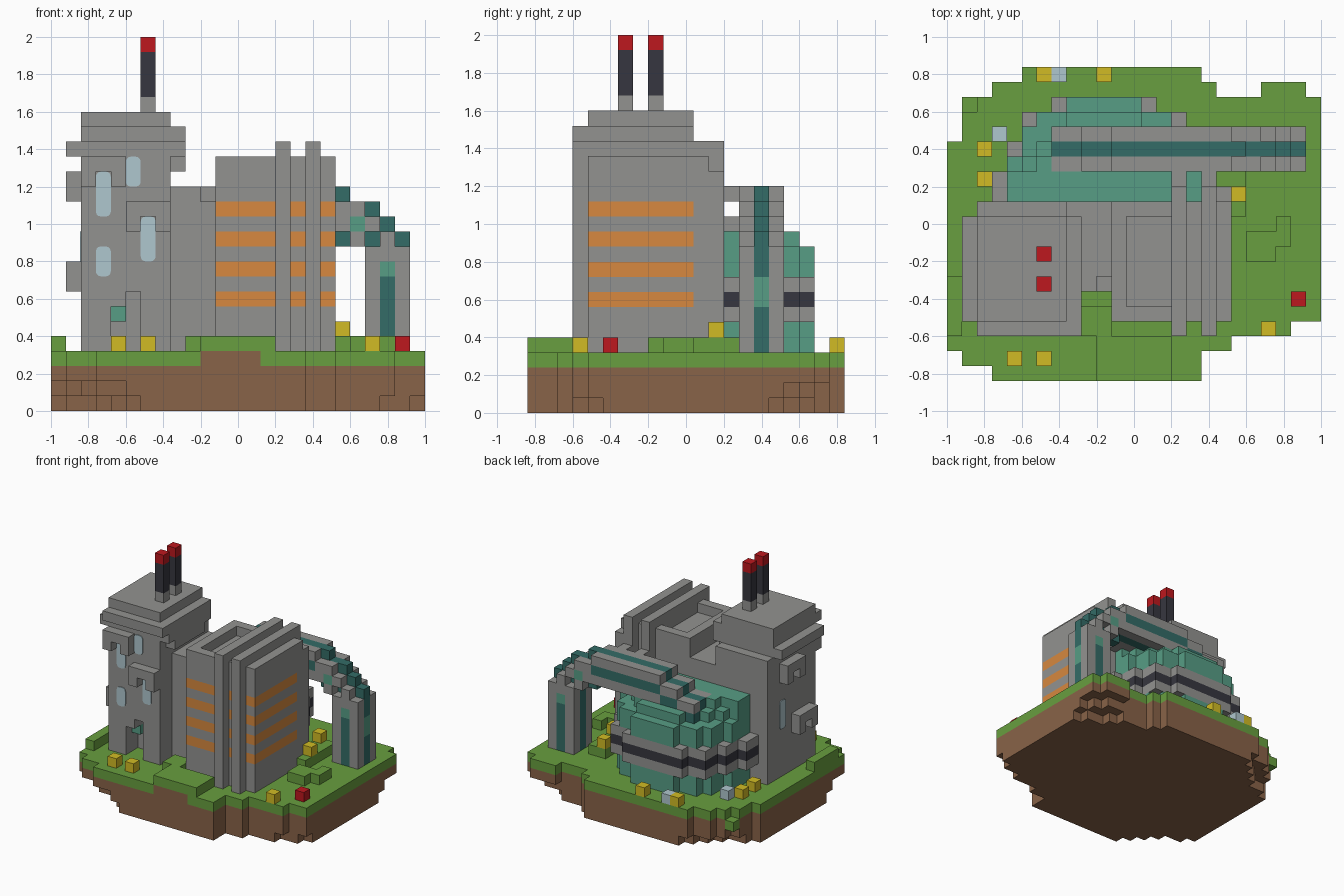
import bpy
import bmesh
from mathutils import Vector

if "Cube" in bpy.data.objects:
    bpy.data.objects.remove(bpy.data.objects["Cube"], do_unlink=True)

UNIT = 0.08
ORIGIN = Vector((-1.0, -0.84, 0.0))
COLOURS = {
    "grey": (0.29, 0.29, 0.28), "grass": (0.14, 0.345, 0.05),
    "soil": (0.25, 0.125, 0.065), "teal": (0.095, 0.34, 0.235),
    "dark_teal": (0.033, 0.15, 0.135), "orange": (0.68, 0.25, 0.05),
    "pale_blue": (0.43, 0.57, 0.62), "charcoal": (0.037, 0.037, 0.05),
    "red": (0.51, 0.009, 0.013), "yellow": (0.64, 0.5, 0.018),
}
materials = {}
for label, rgb in COLOURS.items():
    mat = bpy.data.materials.new(label)
    mat.use_nodes = True
    mat.diffuse_color = (*rgb, 1)
    mat.node_tree.nodes["Principled BSDF"].inputs["Base Color"].default_value = (*rgb, 1)
    materials[label] = mat
COLOUR_NAMES = list(COLOURS)

blocks = {}  # grid cell -> (part name, colour)


def put(part, colour, i, j, k):
    blocks[i, j, k] = (part, colour)


def fill(part, colour, xs, ys, zs):
    """Fill a cuboid of cells; each range is (start, end), end excluded."""
    for i in range(*xs):
        for j in range(*ys):
            for k in range(*zs):
                put(part, colour, i, j, k)


def carve(xs, ys, zs):
    for i in range(*xs):
        for j in range(*ys):
            for k in range(*zs):
                blocks.pop((i, j, k), None)


# Island: rows from front to back, with chipped lower corners
rows = [(3, 17), (1, 17), (0, 19), (0, 23)] + [(0, 25)] * 12
rows += [(1, 25)] * 3 + [(3, 18), (5, 17)]
for j, (start, end) in enumerate(rows):
    for i in range(start, end):
        corner = abs(i - 12) / 12.5 + abs(j - 10) / 10.5
        put("grass_layer", "grass", i, j, 3)
        for k, limit in enumerate((1.46, 1.58, 3)):
            if corner < limit:
                put("soil_base", "soil", i, j, k)
fill("grass_layer", "grass", (21, 24), (19, 20), (3, 4))
fill("soil_base", "soil", (21, 24), (19, 20), (2, 3))
carve((1, 2), (18, 19), (3, 4))
put("grass_layer", "grass", 1, 18, 2)

# Raised turf
fill("soil_base", "soil", (10, 14), (0, 3), (3, 4))
for xs, ys in [((10, 15), (0, 3)), ((9, 11), (3, 5)), ((0, 1), (3, 7)),
               ((18, 20), (11, 16)), ((20, 22), (8, 10)), ((22, 23), (9, 11))]:
    fill("turf_mound", "grass", xs, ys, (4, 5))

# Storage tank: rounded tiers with a protruding band
tiers = ["teal"] * 2 + ["grey", "charcoal", "grey"] + ["teal"] * 4
radii = [6.45] * 2 + [7.1] * 3 + [6.45] * 2 + [5.5, 4.6]
for k, (colour, radius) in enumerate(zip(tiers, radii), start=4):
    for i in range(3, 18):
        for j in range(12, 19):
            if (i - 10) ** 2 + (j - 12) ** 2 <= radius ** 2:
                put("storage_tank", colour, i, j, k)
fill("storage_tank", "teal", (4, 9), (12, 14), (11, 13))
fill("storage_tank", "teal", (16, 17), (12, 14), (9, 12))

# Tower with layered roof and doorway
fill("tower", "grey", (2, 8), (4, 12), (4, 17))
fill("tower", "grey", (2, 8), (4, 11), (17, 18))
fill("tower_roof", "grey", (1, 9), (4, 11), (17, 18))
fill("tower_roof", "grey", (2, 9), (3, 11), (18, 19))
fill("tower_roof", "grey", (2, 8), (4, 11), (19, 20))
fill("tower_roof", "grey", (8, 9), (5, 10), (16, 17))
carve((4, 6), (4, 6), (4, 7))
carve((5, 6), (4, 6), (7, 8))
put("door_lamp", "teal", 4, 5, 6)

# Window ledges: a shelf with a drop at each end
for start, top in ((2, 16), (5, 13)):
    fill("front_ledge", "grey", (start, start + 3), (3, 4), (top, top + 1))
    for i in (start, start + 2):
        put("front_ledge", "grey", i, 3, top - 1)
for start, top in ((7, 15), (5, 9)):
    fill("side_ledge", "grey", (1, 2), (start, start + 3), (top, top + 1))
    for j in (start, start + 2):
        put("side_ledge", "grey", 1, j, top - 1)

# Linking block
fill("link_block", "grey", (8, 11), (6, 12), (4, 15))
carve((10, 11), (6, 7), (14, 15))

# Main hall: glowing slabs between tall fins
for xs in ((11, 15), (16, 17), (18, 19)):
    fill("main_hall", "grey", xs, (4, 12), (4, 17))
    for k in (7, 9, 11, 13):
        fill("main_hall", "orange", xs, (4, 11), (k, k + 1))
carve((12, 15), (5, 11), (16, 17))
fill("main_hall", "grey", (18, 19), (12, 13), (4, 16))
for i in (15, 17):
    fill("hall_fin", "grey", (i, i + 1), (3, 13), (4, 18))
    for k in (12, 14):
        put("hall_fin", "grey", i, 13, k)

# Arched pipe: run rising from the tank, stepped bend and leg;
# a dark centre line runs all round and stands proud on the bend
tops = {7: 13, 8: 13, 9: 14, 10: 14, 19: 15, 20: 14, 21: 14, 22: 13, 23: 12}
bend_ribs = [(19, 14), (19, 11), (21, 13), (21, 11), (22, 12), (23, 11)]
for i in range(7, 24):
    top = tops.get(i, 15)
    bottom = top - 3 if i < 19 else 11 if i < 21 else 4
    for k in range(bottom, top):
        for j in range(14, 17):
            if j != 15 and (i, k) in bend_ribs:
                continue
            side_line = k == top - 2 if i < 19 else i == 22 and k < 9
            colour = "dark_teal" if side_line or j == 15 else "grey"
            if (i, k) in ((20, 12), (22, 9)) or (i == 23 and j == 15 and k in (7, 8)):
                colour = "teal"
            put("arched_pipe", colour, i, j, k)

# Chimneys
for j in (6, 8):
    put("chimney", "grey", 6, j, 20)
    fill("chimney", "charcoal", (6, 7), (j, j + 1), (21, 24))
    put("chimney", "red", 6, j, 24)

# Flowers
for i, j in [(6, 20), (10, 20), (2, 15), (2, 13), (21, 3), (4, 1), (6, 1)]:
    put("yellow_flower", "yellow", i, j, 4)
put("yellow_flower", "yellow", 19, 12, 5)
put("yellow_flower", "yellow", 18, 15, 5)
put("red_flower", "red", 23, 5, 4)
for i, j in ((7, 20), (3, 16)):
    put("blue_flower", "pale_blue", i, j, 4)


def build_parts():
    """Turn the cells of each part into one mesh of exposed faces."""
    meshes = {}
    for cell, (part, colour) in blocks.items():
        if part not in meshes:
            meshes[part] = bmesh.new()
        bm = meshes[part]
        for axis in range(3):
            for side in (0, 1):
                step = Vector((0, 0, 0))
                step[axis] = 2 * side - 1
                if tuple(int(c + s) for c, s in zip(cell, step)) in blocks:
                    continue
                u, v = (axis + 1) % 3, (axis + 2) % 3
                corners = []
                for a, b in ((0, 0), (1, 0), (1, 1), (0, 1)):
                    p = Vector(cell)
                    p[axis] += side
                    p[u] += a
                    p[v] += b
                    corners.append(bm.verts.new(ORIGIN + p * UNIT))
                face = bm.faces.new(corners if side else corners[::-1])
                face.material_index = COLOUR_NAMES.index(colour)
    for part, bm in meshes.items():
        bmesh.ops.remove_doubles(bm, verts=bm.verts[:], dist=UNIT / 100)
        add_object(part, bm, COLOUR_NAMES)


def add_object(name, bm, colours):
    mesh = bpy.data.meshes.new(name)
    bm.to_mesh(mesh)
    bm.free()
    for label in colours:
        mesh.materials.append(materials[label])
    bpy.context.collection.objects.link(bpy.data.objects.new(name, mesh))


def window(name, centre, height, thin_axis):
    """Round-ended pane lying on a tower wall."""
    size = Vector((UNIT, UNIT, height))
    size[thin_axis] = UNIT / 10
    bm = bmesh.new()
    bmesh.ops.create_cube(bm, size=1)
    for vert in bm.verts:
        vert.co = Vector(centre) + vert.co * size
    edges = [e for e in bm.edges
             if abs((e.verts[0].co - e.verts[1].co)[thin_axis]) > UNIT / 20]
    bmesh.ops.bevel(bm, geom=edges, offset=UNIT / 3, segments=3,
                    profile=0.5, affect='EDGES')
    add_object(name, bm, ["pale_blue"])


build_parts()
for x, z, height in ((-0.72, 1.16, 0.24), (-0.56, 1.28, 0.16),
                     (-0.48, 0.92, 0.24), (-0.72, 0.8, 0.16)):
    window("front_window", (x, -0.522, z), height, 1)
window("side_window", (-0.842, -0.08, 0.84), 0.24, 0)
